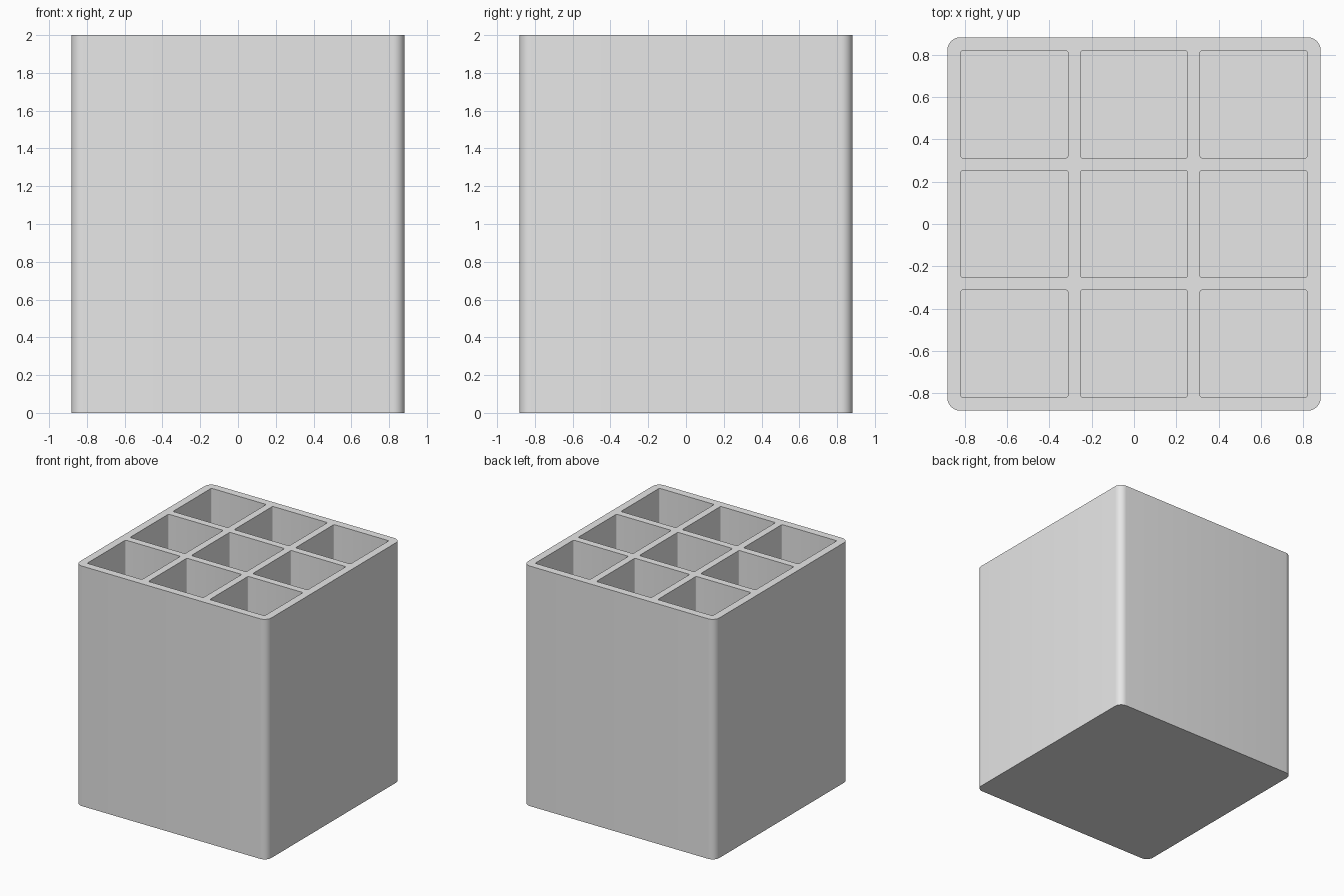
import bpy, bmesh, math

if "Cube" in bpy.data.objects:
    bpy.data.objects.remove(bpy.data.objects["Cube"])

HALF = 0.882      # half width of the body
HEIGHT = 2.0
PITCH = 0.565     # spacing of the compartments
CELL = 0.253      # half width of one compartment
FLOOR = 0.06

grey = bpy.data.materials.new("plain_grey")
grey.diffuse_color = (0.8, 0.8, 0.8, 1)
grey.use_nodes = True
grey.node_tree.nodes["Principled BSDF"].inputs["Base Color"].default_value = grey.diffuse_color


def rounded_prism(bm, cx, cy, half, radius, z0, z1, steps):
    """Square prism with rounded vertical corners."""
    pts = []
    for q in range(4):
        mid = math.pi / 4 + q * math.pi / 2
        ox = cx + math.copysign(half - radius, math.cos(mid))
        oy = cy + math.copysign(half - radius, math.sin(mid))
        for i in range(steps + 1):
            a = (q + i / steps) * math.pi / 2
            pts.append((ox + radius * math.cos(a), oy + radius * math.sin(a)))
    low = [bm.verts.new((x, y, z0)) for x, y in pts]
    high = [bm.verts.new((x, y, z1)) for x, y in pts]
    bm.faces.new(low[::-1])
    bm.faces.new(high)
    n = len(pts)
    for i in range(n):
        j = (i + 1) % n
        bm.faces.new((low[i], low[j], high[j], high[i]))


def make_object(name, bm):
    mesh = bpy.data.meshes.new(name)
    bm.to_mesh(mesh)
    bm.free()
    mesh.materials.append(grey)
    obj = bpy.data.objects.new(name, mesh)
    bpy.context.collection.objects.link(obj)
    return obj


# Body with rounded upright corners
bm = bmesh.new()
rounded_prism(bm, 0, 0, HALF, 0.062, 0, HEIGHT, 8)
body = make_object("organizer_body", bm)

# Nine compartments, open at the top
bm = bmesh.new()
for ix in (-1, 0, 1):
    for iy in (-1, 0, 1):
        rounded_prism(bm, ix * PITCH, iy * PITCH, CELL, 0.01, FLOOR, HEIGHT + 0.2, 4)
cutter = make_object("compartment_cutter", bm)
cutter.hide_render = True

cut = body.modifiers.new("compartments", 'BOOLEAN')
cut.operation = 'DIFFERENCE'
cut.solver = 'EXACT'
cut.object = cutter

bpy.context.view_layer.objects.active = body
body.select_set(True)
bpy.ops.object.modifier_apply(modifier=cut.name)
bpy.data.objects.remove(cutter)

# Smooth corners, sharp rims
bpy.ops.object.shade_smooth_by_angle(angle=math.radians(30))
